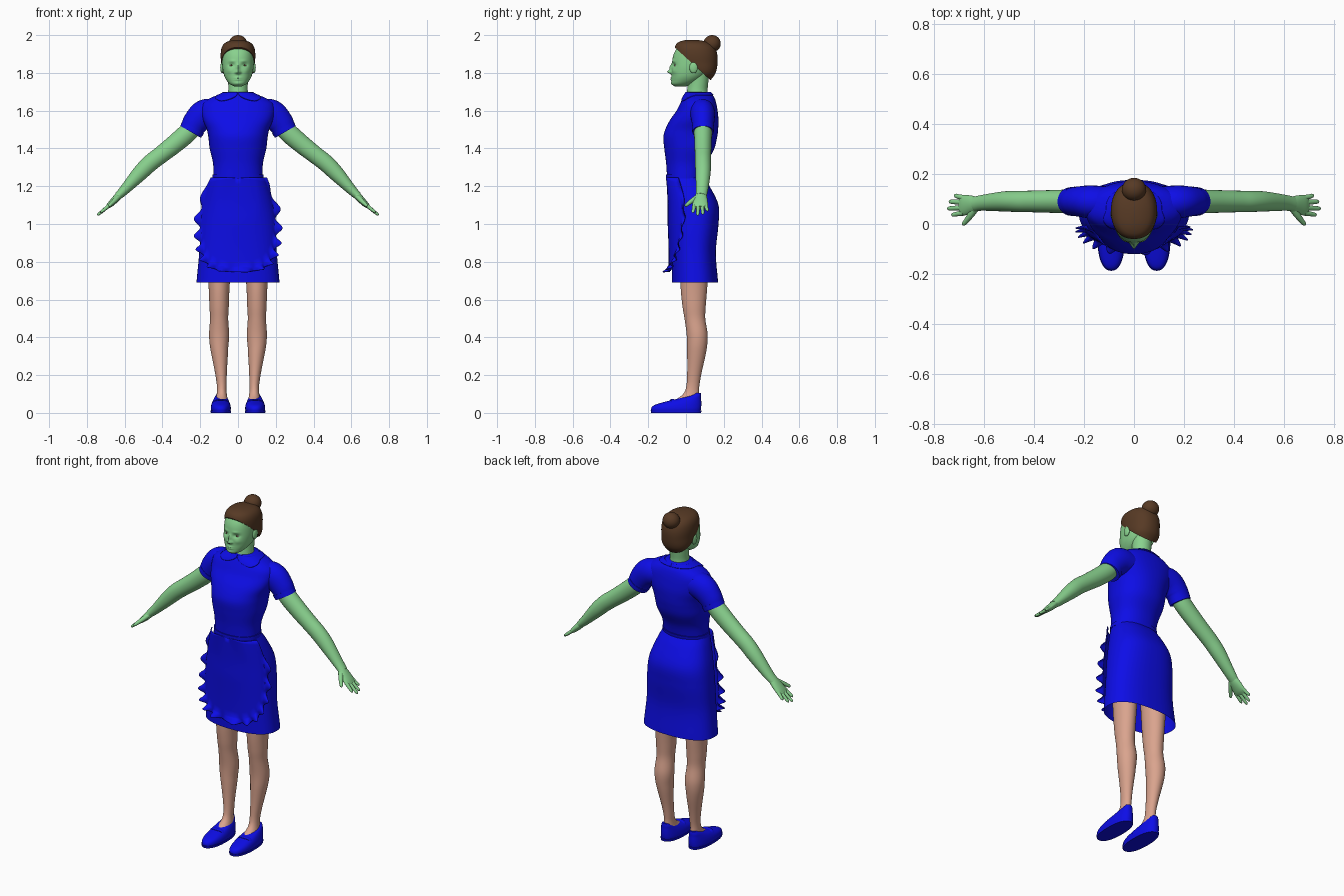
import bpy, bmesh
from math import sin, cos, pi, exp, copysign
from mathutils import Vector, Matrix

if "Cube" in bpy.data.objects:
    bpy.data.objects.remove(bpy.data.objects["Cube"])


def material(name, rgb):
    m = bpy.data.materials.new(name)
    m.diffuse_color = (*rgb, 1)
    m.use_nodes = True
    m.node_tree.nodes["Principled BSDF"].inputs["Base Color"].default_value = m.diffuse_color
    return m


BLUE = material("blue cloth", (0.004, 0.004, 0.80))
GREEN = material("green skin", (0.25, 0.64, 0.27))
TAN = material("tan stockings", (0.70, 0.37, 0.27))
BROWN = material("brown hair", (0.095, 0.042, 0.018))
WHITE = material("eye white", (0.75, 0.7, 0.65))


def finish(name, bm, mat, mirror=False):
    bmesh.ops.remove_doubles(bm, verts=bm.verts, dist=1e-5)
    bmesh.ops.recalc_face_normals(bm, faces=bm.faces)
    for f in bm.faces:
        f.smooth = True
    for e in bm.edges:
        if len(e.link_faces) == 2 and e.calc_face_angle(0) > 0.9:
            e.smooth = False
    me = bpy.data.meshes.new(name)
    bm.to_mesh(me)
    bm.free()
    me.materials.append(mat)
    ob = bpy.data.objects.new(name, me)
    bpy.context.collection.objects.link(ob)
    if mirror:
        ob.modifiers.new("mirror", "MIRROR").use_mirror_merge = False
    return ob


def rows_mesh(rows, closed=True, caps=(True, True)):
    """Join rows of points into a quad surface."""
    bm = bmesh.new()
    vs = [[bm.verts.new(p) for p in r] for r in rows]
    n = len(rows[0])
    for a, b in zip(vs, vs[1:]):
        for j in range(n if closed else n - 1):
            k = (j + 1) % n
            bm.faces.new((a[j], a[k], b[k], b[j]))
    if closed and caps[0]:
        bm.faces.new(vs[0])
    if closed and caps[1]:
        bm.faces.new(vs[-1])
    return bm


def at(keys, t):
    """Smooth interpolation of keys (t, values...)."""
    i = 0
    while i < len(keys) - 2 and t > keys[i + 1][0]:
        i += 1
    a, b = keys[i], keys[i + 1]
    p, q = keys[max(i - 1, 0)], keys[min(i + 2, len(keys) - 1)]
    h = b[0] - a[0]
    s = (t - a[0]) / h
    out = []
    for c in range(1, len(a)):
        ma = (b[c] - p[c]) / (b[0] - p[0]) * h
        mb = (q[c] - a[c]) / (q[0] - a[0]) * h
        out.append((2*s**3 - 3*s*s + 1)*a[c] + (s**3 - 2*s*s + s)*ma
                   + (3*s*s - 2*s**3)*b[c] + (s**3 - s*s)*mb)
    return out


def sup(v, p):
    return copysign(abs(v) ** (2 / p), v)


def body_pt(keys, z, th, off=0, p=2.2, cx=0):
    """Point on a body of level rings (z, half width, front y, back y)."""
    hw, yf, yb = at(keys, z)
    return Vector((cx + (hw + off) * sup(sin(th), p),
                   (yf + yb) / 2 - ((yb - yf) / 2 + off) * sup(cos(th), p), z))


def body_rows(keys, n=40, seg=64, p=2.2, cx=0):
    z0, z1 = keys[0][0], keys[-1][0]
    return [[body_pt(keys, z0 + (z1 - z0) * i / n, 2 * pi * j / seg, 0, p, cx)
             for j in range(seg)] for i in range(n + 1)]


def tube(name, keys, mat, n=24, seg=28, mirror=True):
    """Limb through keys (x, y, z, radius in xz, radius in y)."""
    ks = [(i, *k) for i, k in enumerate(keys)]
    rows = []
    for i in range(n + 1):
        t = (len(ks) - 1) * i / n
        x, y, z, ru, rv = at(ks, t)
        d = Vector(at(ks, t + .01)[:3]) - Vector(at(ks, t - .01)[:3])
        u = d.cross(Vector((0, 1, 0))).normalized()
        v = u.cross(d).normalized()
        rows.append([Vector((x, y, z)) + u * ru * cos(2*pi*j/seg) + v * rv * sin(2*pi*j/seg)
                     for j in range(seg)])
    return finish(name, rows_mesh(rows), mat, mirror)


def ball(name, loc, size, mat, mirror=False):
    bm = bmesh.new()
    m = Matrix.Translation(loc) @ Matrix.Diagonal((*size, 1))
    bmesh.ops.create_uvsphere(bm, u_segments=32, v_segments=20, radius=1, matrix=m)
    return finish(name, bm, mat, mirror)


# Dress: bodice, skirt (open below) and waistband
BODICE = [(1.24, .13, -.10, .09), (1.32, .132, -.105, .11), (1.40, .15, -.115, .15),
          (1.46, .157, -.12, .165), (1.50, .165, -.11, .17), (1.55, .185, -.085, .172),
          (1.60, .195, -.05, .167), (1.64, .185, -.03, .16), (1.67, .14, -.015, .15),
          (1.685, .10, -.005, .138), (1.70, .07, .005, .125)]
SKIRT = [(.69, .22, -.075, .17), (.85, .205, -.075, .158), (1.0, .195, -.08, .172),
         (1.1, .18, -.085, .172), (1.2, .15, -.095, .125), (1.25, .13, -.10, .09)]
finish("bodice", rows_mesh(body_rows(BODICE, 50)), BLUE)
finish("skirt", rows_mesh(body_rows(SKIRT, 40, 64, 2.4), caps=(False, True)), BLUE)
finish("waistband", rows_mesh([[body_pt(BODICE, z, 2*pi*j/64, o) for j in range(64)]
       for z, o in ((1.24, 0), (1.24, .005), (1.262, .005), (1.262, 0))]), BLUE)

# Apron: a rounded panel wrapped over the skirt, with a ruffled rim
def apron_pt(u, r, k):
    a = u * pi / 2
    th = copysign(1.2 * abs(sin(a)) ** .8, u) * r * (1 + .1 * k)
    z = 1.245 - .47 * max(cos(a), 0) ** .7 * r * (1 + .06 * k)
    fade = min(1, (1 - abs(u)) * 5 + .3)
    off = .004 + .013 * min(1, r * 2) + k * fade * (.016 + .018 * sin(45 * u))
    return body_pt(SKIRT, z, th, off, 2.4)


steps = [(i / 14, 0) for i in range(15)] + [(1, i / 6) for i in range(1, 7)]
apron = finish("apron", rows_mesh([[apron_pt(j / 100, r, k) for j in range(-100, 101)]
                                   for r, k in steps], closed=False), BLUE)
apron.modifiers.new("thickness", "SOLIDIFY").thickness = .004

# Rounded collar
rows = []
for v in range(9):
    row = []
    for j in range(49):
        th = .03 + (pi - .03) * j / 48
        depth = min(1, th / .5) ** .5 * (.035 + .02 * cos(2 * th if th < pi / 2 else pi))
        row.append(body_pt(BODICE, 1.698 - depth * v / 8, th, .006))
    rows.append(row)
collar = finish("collar", rows_mesh(rows, closed=False), BLUE, True)
collar.modifiers.new("thickness", "SOLIDIFY").thickness = .005

# Sleeves with cuffs
tube("sleeve", [(.11, .08, 1.59, .07, .07), (.175, .088, 1.582, .077, .066),
                (.222, .09, 1.54, .069, .06), (.25, .09, 1.49, .060, .054)], BLUE)
tube("sleeve_cuff", [(.237, .09, 1.512, .066, .059), (.251, .09, 1.488, .063, .057)], BLUE, 2)

# Arms and hands
tube("arm", [(.22, .09, 1.53, .045, .045), (.27, .09, 1.48, .051, .047),
             (.34, .09, 1.42, .049, .045), (.41, .09, 1.365, .046, .043),
             (.465, .09, 1.322, .045, .042), (.52, .09, 1.268, .041, .04),
             (.60, .085, 1.182, .027, .032), (.635, .08, 1.148, .021, .029)], GREEN, 36)
tube("palm", [(.625, .08, 1.157, .02, .028), (.65, .078, 1.13, .019, .036),
              (.678, .075, 1.102, .015, .041), (.694, .075, 1.088, .009, .038)], GREEN, 12)
for nm, y0, y1, tip in (("index", .044, .037, .728), ("middle", .065, .062, .744),
                        ("ring", .086, .089, .738), ("little", .105, .113, .718)):
    zt = 1.096 - (tip - .685) * .85
    tube(nm + "_finger", [(.68, y0, 1.10, .010, .011),
                          ((.68 + tip) / 2, (y0 + y1) / 2, (1.10 + zt) / 2, .009, .0095),
                          (tip - .006, y1, zt + .006, .007, .008),
                          (tip, y1, zt, .002, .002)], GREEN, 10, 12)
tube("thumb", [(.632, .065, 1.145, .014, .016), (.652, .035, 1.125, .013, .013),
               (.670, .012, 1.108, .010, .010), (.680, .000, 1.098, .008, .008),
               (.684, -.005, 1.094, .002, .002)], GREEN, 12, 14)

# Legs
LEG = [(.06, .034, -.08, .072), (.085, .029, -.03, .071), (.12, .025, -.003, .068),
       (.2, .030, .006, .08), (.33, .046, .006, .108), (.41, .053, .004, .115),
       (.5, .048, -.008, .102), (.56, .051, -.018, .104), (.66, .055, -.028, .112),
       (.95, .075, -.035, .13)]
rows = body_rows(LEG, 50, 32, 2, .1)
for r in rows:
    shift = .014 * max(0, min(1, (.35 - r[0].z) / .2))
    for p in r:
        p.x -= shift
finish("leg", rows_mesh(rows), TAN, True)

# Shoes: flat slip-ons with a thin sole and a strap
SHOE = [(0, .048, -.178, .074), (.02, .053, -.185, .079), (.04, .051, -.170, .081),
        (.058, .045, -.115, .081), (.075, .037, -.045, .08), (.09, .029, .012, .08),
        (.105, .018, .05, .078)]
finish("shoe", rows_mesh(body_rows(SHOE, 24, 40, 2.3, .091)), BLUE, True)
SOLE = [(0, .053, -.184, .08), (.012, .055, -.187, .082)]
finish("sole", rows_mesh(body_rows(SOLE, 2, 40, 2.3, .091)), BLUE, True)
tube("shoe_strap", [(.043, -.055, .035, .004, .014), (.058, -.063, .062, .004, .014),
                    (.091, -.072, .069, .004, .014), (.124, -.063, .062, .004, .014),
                    (.139, -.055, .035, .004, .014)], BLUE, 16, 10)

# Neck
NECK = [(1.64, .062, .0, .13), (1.70, .052, .005, .115), (1.75, .052, .01, .118),
        (1.80, .055, .0, .125)]
finish("neck", rows_mesh(body_rows(NECK, 14, 40, 2)), GREEN)

# Head: rings with the face pushed in and out by soft bumps
HEAD = [(1.728, .02, -.06, .0), (1.74, .042, -.074, .03), (1.76, .06, -.076, .07),
        (1.785, .073, -.076, .1), (1.82, .081, -.076, .125), (1.85, .084, -.074, .14),
        (1.89, .084, -.068, .15), (1.92, .08, -.055, .142), (1.95, .062, -.032, .115),
        (1.965, .03, .0, .08)]
BUMPS = [(0, 1.805, .010, .010, .022), (0, 1.828, .008, .018, .012),  # nose
         (.012, 1.802, .006, .006, .006), (.034, 1.842, .017, .011, -.010),  # nostril, socket
         (.03, 1.863, .016, .007, .003), (.045, 1.81, .016, .014, .004),  # brow, cheek
         (0, 1.769, .018, .009, .007), (0, 1.769, .02, .0025, -.004),  # lips, mouth line
         (0, 1.745, .016, .009, .004)]  # chin
rows = body_rows(HEAD, 80, 96)
for r in rows:
    for p in r:
        if p.y < 0:
            p.y -= sum(h * exp(-((abs(p.x) - x) / sx) ** 2 - ((p.z - z) / sz) ** 2)
                       for x, z, sx, sz, h in BUMPS)
finish("head", rows_mesh(rows), GREEN)
ball("ear", (.084, .04, 1.828), (.010, .022, .03), GREEN, True)
ball("eye", (.034, -.050, 1.839), (.013, .011, .006), WHITE, True)
ball("iris", (.034, -.057, 1.839), (.0055, .0055, .0055), BROWN, True)

# Hair: a cap cut off along a slanting hairline, and a bun
HAIR = [(1.755, .045, .05, .125), (1.80, .08, .0, .157), (1.86, .09, -.05, .167),
        (1.91, .091, -.062, .163), (1.945, .081, -.056, .145), (1.965, .058, -.036, .112),
        (1.975, .02, .0, .06)]
bm = rows_mesh(body_rows(HAIR, 40, 64))
cut = bmesh.ops.bisect_plane(bm, geom=bm.verts[:] + bm.edges[:] + bm.faces[:],
                             plane_co=(0, .03, 1.853), plane_no=(0, .917, 1),
                             clear_inner=True)
rim = [e for e in cut["geom_cut"] if isinstance(e, bmesh.types.BMEdge)]
bmesh.ops.edgeloop_fill(bm, edges=rim)
finish("hair", bm, BROWN)
ball("hair_bun", (0, .138, 1.955), (.048, .046, .045), BROWN)
